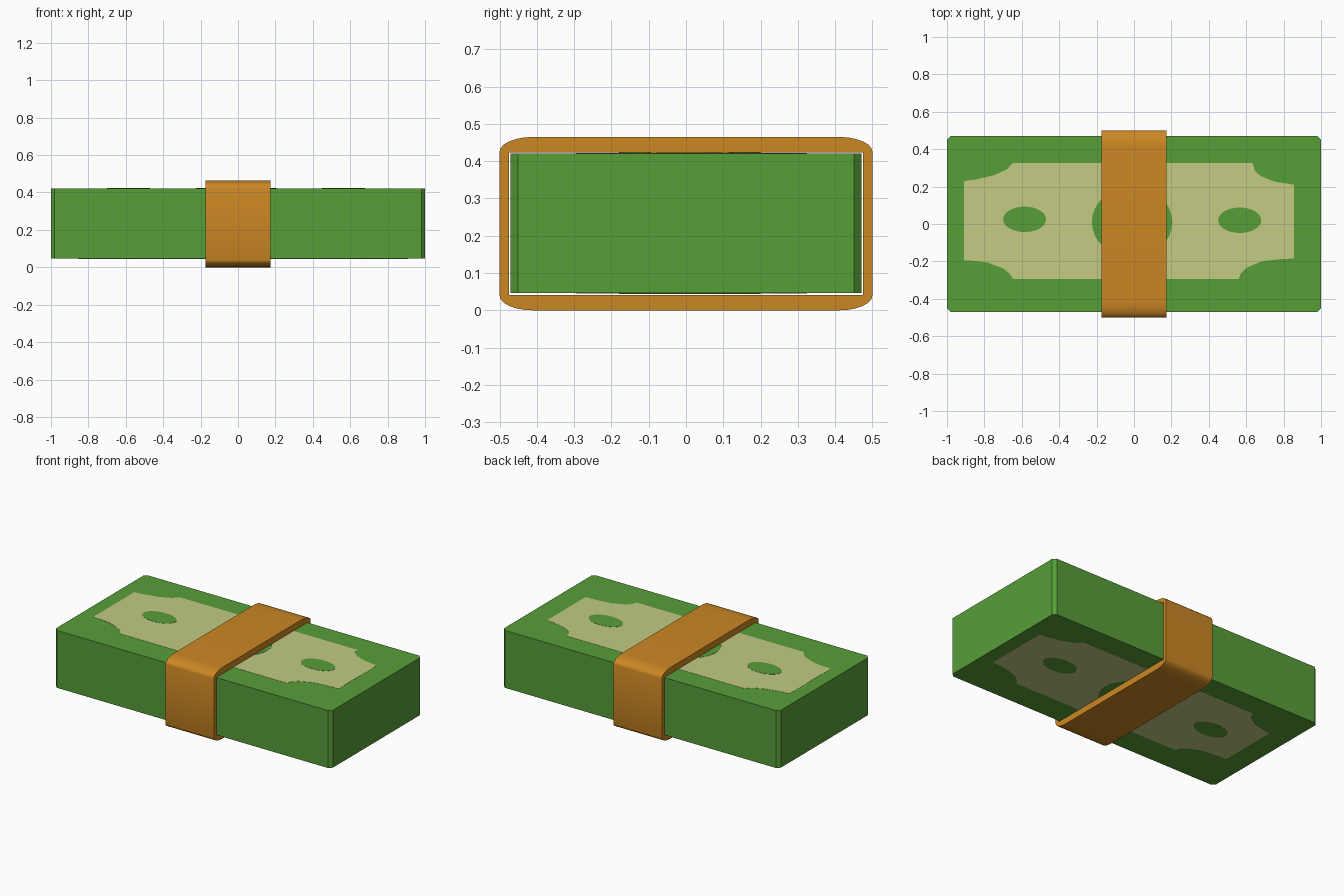
import bpy, bmesh, math

if "Cube" in bpy.data.objects:
    bpy.data.objects.remove(bpy.data.objects["Cube"])


def material(name, rgb):
    m = bpy.data.materials.new(name)
    m.diffuse_color = (*rgb, 1)
    m.use_nodes = True
    m.node_tree.nodes["Principled BSDF"].inputs["Base Color"].default_value = m.diffuse_color
    return m


green = material("note green", (0.095, 0.342, 0.04))
cream = material("pale print", (0.546, 0.597, 0.227))
orange = material("band orange", (0.597, 0.242, 0.017))


def finish(name, bm, mat):
    bmesh.ops.recalc_face_normals(bm, faces=bm.faces)
    me = bpy.data.meshes.new(name)
    bm.to_mesh(me)
    bm.free()
    ob = bpy.data.objects.new(name, me)
    bpy.context.collection.objects.link(ob)
    me.materials.append(mat)
    return ob


def prism(name, outline, z0, z1, mat):
    """Extrude an xy outline from z0 to z1."""
    bm = bmesh.new()
    face = bm.faces.new([bm.verts.new((x, y, z0)) for x, y in outline])
    new = bmesh.ops.extrude_face_region(bm, geom=[face])["geom"]
    for v in new:
        if isinstance(v, bmesh.types.BMVert):
            v.co.z = z1
    return finish(name, bm, mat)


def ellipse(cx, cy, rx, ry, n=32):
    return [(cx + rx * math.cos(2 * math.pi * i / n),
             cy + ry * math.sin(2 * math.pi * i / n)) for i in range(n)]


# Stack of notes with clipped vertical corners
BOTTOM, TOP = 0.046, 0.421
prism("note_stack", [(-1, -.45), (-.98, -.47), (.98, -.47), (1, -.45),
                     (1, .45), (.98, .47), (-.98, .47), (-1, .45)],
      BOTTOM, TOP, green)

# Printed panel with scooped corners, and its ovals, on both faces
panel = [(-.91, .23), (-.85, .237), (-.75, .26), (-.68, .292), (-.65, .325),
         (.635, .325), (.645, .285), (.68, .255), (.75, .227), (.855, .21),
         (.855, -.185), (.79, -.187), (.68, -.2), (.6, -.235), (.57, -.265),
         (.56, -.295), (-.645, -.295), (-.665, -.265), (-.7, -.238),
         (-.78, -.207), (-.85, -.197), (-.91, -.195)]
ovals = {"left": ellipse(-.585, .025, .115, .068),
         "middle": ellipse(-.01, .01, .215, .19),
         "right": ellipse(.565, .02, .115, .068)}
for side, z, d, flip in (("top", TOP, 1, 1), ("bottom", BOTTOM, -1, -1)):
    def turned(pts):
        return [(x * flip, y) for x, y in pts]
    prism(side + "_panel", turned(panel), z - d * .002, z + d * .001, cream)
    for key, pts in ovals.items():
        prism(f"{side}_{key}_oval", turned(pts), z - d * .001, z + d * .002, green)

# Band: rounded outer loop around a square-cornered inner loop
outer, inner = [], []
HALF, H, RY, RZ, N = .5, .465, .09, .04, 6
for k, (sy, sz) in enumerate(((1, 1), (-1, 1), (-1, -1), (1, -1))):
    for i in range(N + 1):
        a = math.pi / 2 * (k + i / N)
        outer.append((sy * (HALF - RY) + RY * math.cos(a),
                      H / 2 + sz * (H / 2 - RZ) + RZ * math.sin(a)))
        inner.append((sy * .474, H / 2 + sz * .191))
bm = bmesh.new()
rings = [[bm.verts.new((x, y, z)) for y, z in loop]
         for x, loop in ((-.175, inner), (-.175, outer), (.175, outer), (.175, inner))]
n = len(outer)
for r in range(4):
    a, b = rings[r], rings[(r + 1) % 4]
    for i in range(n):
        j = (i + 1) % n
        bm.faces.new((a[i], a[j], b[j], b[i]))
bmesh.ops.remove_doubles(bm, verts=bm.verts, dist=1e-5)
bmesh.ops.dissolve_degenerate(bm, edges=bm.edges, dist=1e-5)
band = finish("paper_band", bm, orange)
bpy.context.view_layer.objects.active = band
band.select_set(True)
bpy.ops.object.shade_smooth_by_angle(angle=math.radians(40))
